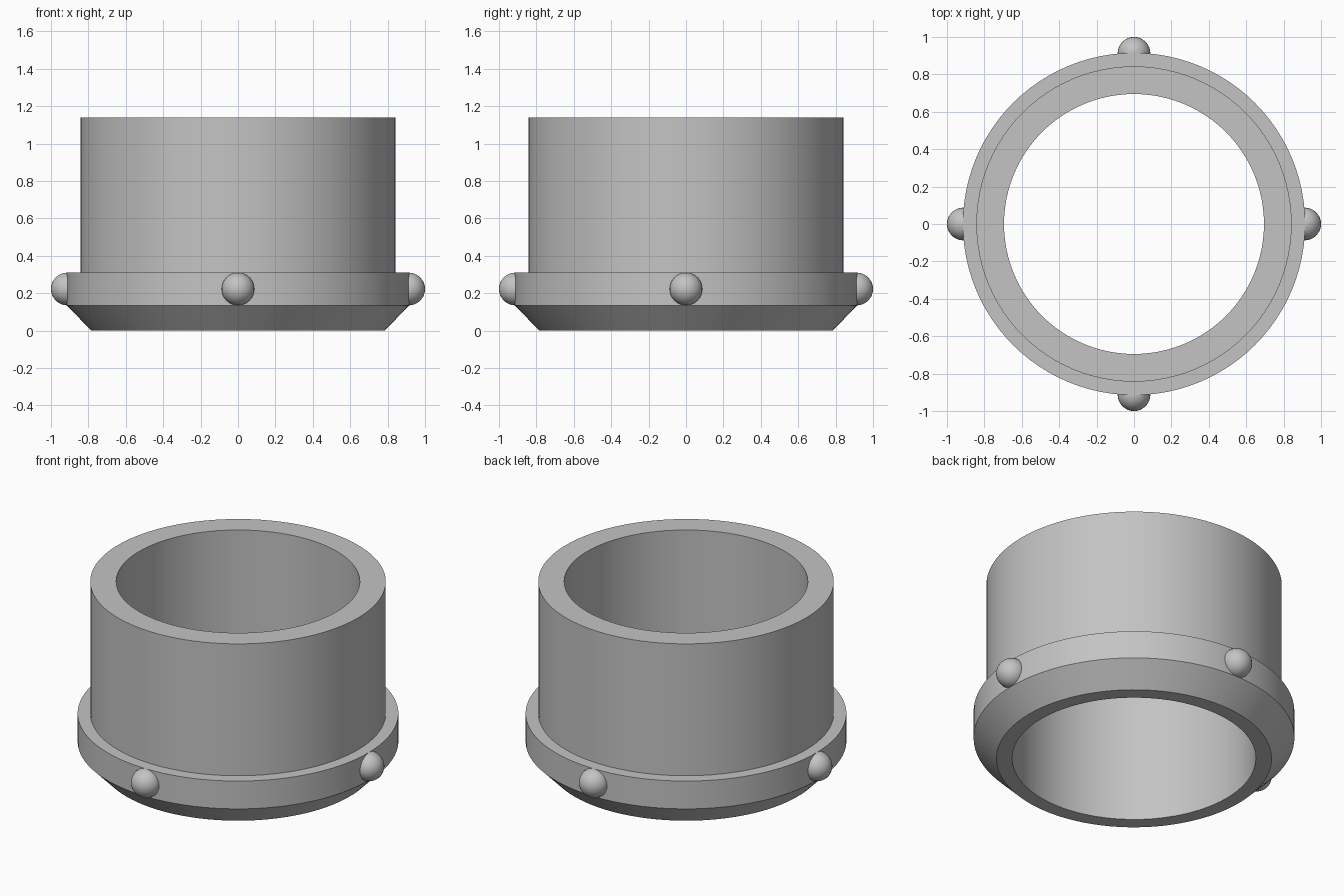
import bpy
import bmesh
from math import cos, sin, pi, radians

SEGMENTS = 96
BORE, TUBE, COLLAR, FOOT = 0.695, 0.843, 0.915, 0.785
TOP, LEDGE, CHAMFER = 1.14, 0.31, 0.135
STUD_RADIUS = 0.0875

default = bpy.data.objects.get("Cube")
if default:
    bpy.data.objects.remove(default)

grey = bpy.data.materials.new("plain grey")
grey.use_nodes = True
colour = (0.55, 0.55, 0.55, 1)
grey.diffuse_color = colour
grey.node_tree.nodes["Principled BSDF"].inputs["Base Color"].default_value = colour


def finish(obj, angle):
    """Apply the material and smooth shading."""
    obj.data.materials.append(grey)
    bpy.ops.object.select_all(action="DESELECT")
    obj.select_set(True)
    bpy.context.view_layer.objects.active = obj
    bpy.ops.object.shade_smooth_by_angle(angle=radians(angle))


def lathe(name, profile):
    """Turn a closed (radius, height) profile around the z axis."""
    bm = bmesh.new()
    rings = []
    for i in range(SEGMENTS):
        a = 2 * pi * i / SEGMENTS
        rings.append([bm.verts.new((r * cos(a), r * sin(a), z)) for r, z in profile])
    n = len(profile)
    for i, ring in enumerate(rings):
        after = rings[(i + 1) % SEGMENTS]
        for j in range(n):
            k = (j + 1) % n
            bm.faces.new((ring[j], after[j], after[k], ring[k]))
    bmesh.ops.recalc_face_normals(bm, faces=bm.faces)
    mesh = bpy.data.meshes.new(name)
    bm.to_mesh(mesh)
    bm.free()
    obj = bpy.data.objects.new(name, mesh)
    bpy.context.collection.objects.link(obj)
    finish(obj, 30)


# Hollow sleeve with a chamfered collar at its foot
lathe("collared_sleeve", [
    (BORE, 0), (FOOT, 0), (COLLAR, CHAMFER), (COLLAR, LEDGE),
    (TUBE, LEDGE), (TUBE, TOP), (BORE, TOP),
])

# Four round studs set into the collar
reach = 1 - STUD_RADIUS
for i, side in enumerate(("left", "back", "right", "front")):
    a = i * pi / 2
    bpy.ops.mesh.primitive_uv_sphere_add(
        segments=32, ring_count=16, radius=STUD_RADIUS,
        location=(reach * cos(a), reach * sin(a), (CHAMFER + LEDGE) / 2))
    stud = bpy.context.object
    stud.name = side + "_stud"
    finish(stud, 60)
